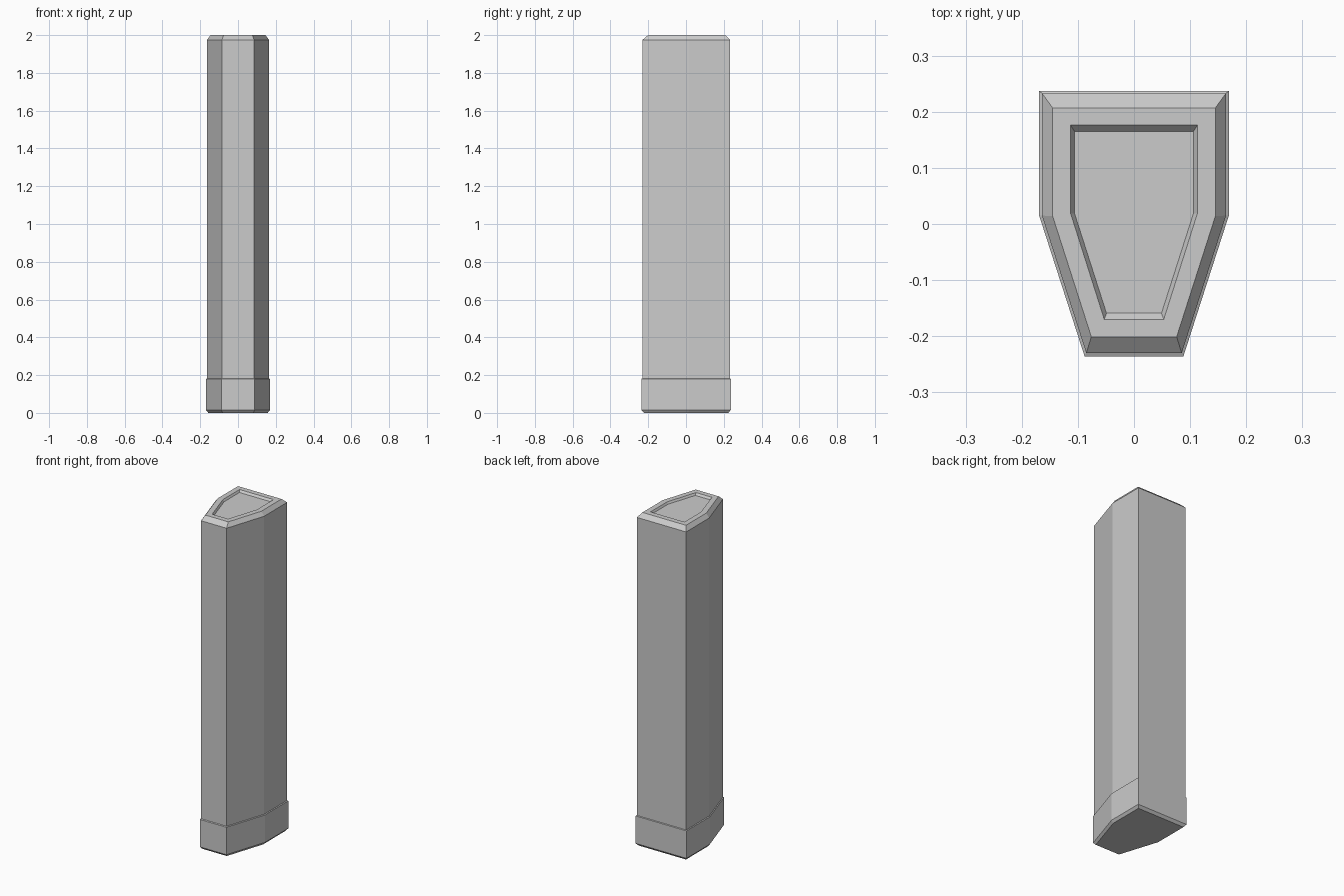
import bpy, bmesh

if "Cube" in bpy.data.objects:
    bpy.data.objects.remove(bpy.data.objects["Cube"])


def loft(name, rings, cap_start=False, cap_end=False):
    """Loft six-sided rings: (half_width, back_y, shoulder_y, front_half_width, front_y, z)."""
    bm = bmesh.new()
    loops = []
    for w, back, mid, fw, front, z in rings:
        pts = [(-fw, front), (fw, front), (w, mid), (w, back), (-w, back), (-w, mid)]
        loops.append([bm.verts.new((x, y, z)) for x, y in pts])
    for a, b in zip(loops, loops[1:]):
        for i in range(6):
            j = (i + 1) % 6
            bm.faces.new((a[i], a[j], b[j], b[i]))
    if cap_start:
        bm.faces.new(loops[0][::-1])
    if cap_end:
        bm.faces.new(loops[-1])
    mesh = bpy.data.meshes.new(name)
    bm.to_mesh(mesh)
    bm.free()
    obj = bpy.data.objects.new(name, mesh)
    bpy.context.collection.objects.link(obj)
    return obj


# Plinth: bevelled underside, short wall, narrow ledge in to the shaft
loft("plinth", [
    (0.157, 0.224, 0.014, 0.081, -0.222, 0.0),
    (0.169, 0.237, 0.015, 0.088, -0.236, 0.015),
    (0.169, 0.237, 0.015, 0.088, -0.236, 0.18),
    (0.164, 0.233, 0.015, 0.085, -0.230, 0.183),
], cap_start=True)

# Shaft: straight wall, bevelled rim, shallow recessed top panel
loft("shaft", [
    (0.164, 0.233, 0.015, 0.085, -0.230, 0.183),
    (0.164, 0.233, 0.015, 0.085, -0.230, 1.975),
    (0.145, 0.207, 0.014, 0.076, -0.201, 2.0),
    (0.113, 0.176, 0.019, 0.053, -0.170, 2.0),
    (0.106, 0.165, 0.019, 0.049, -0.159, 1.988),
], cap_end=True)
